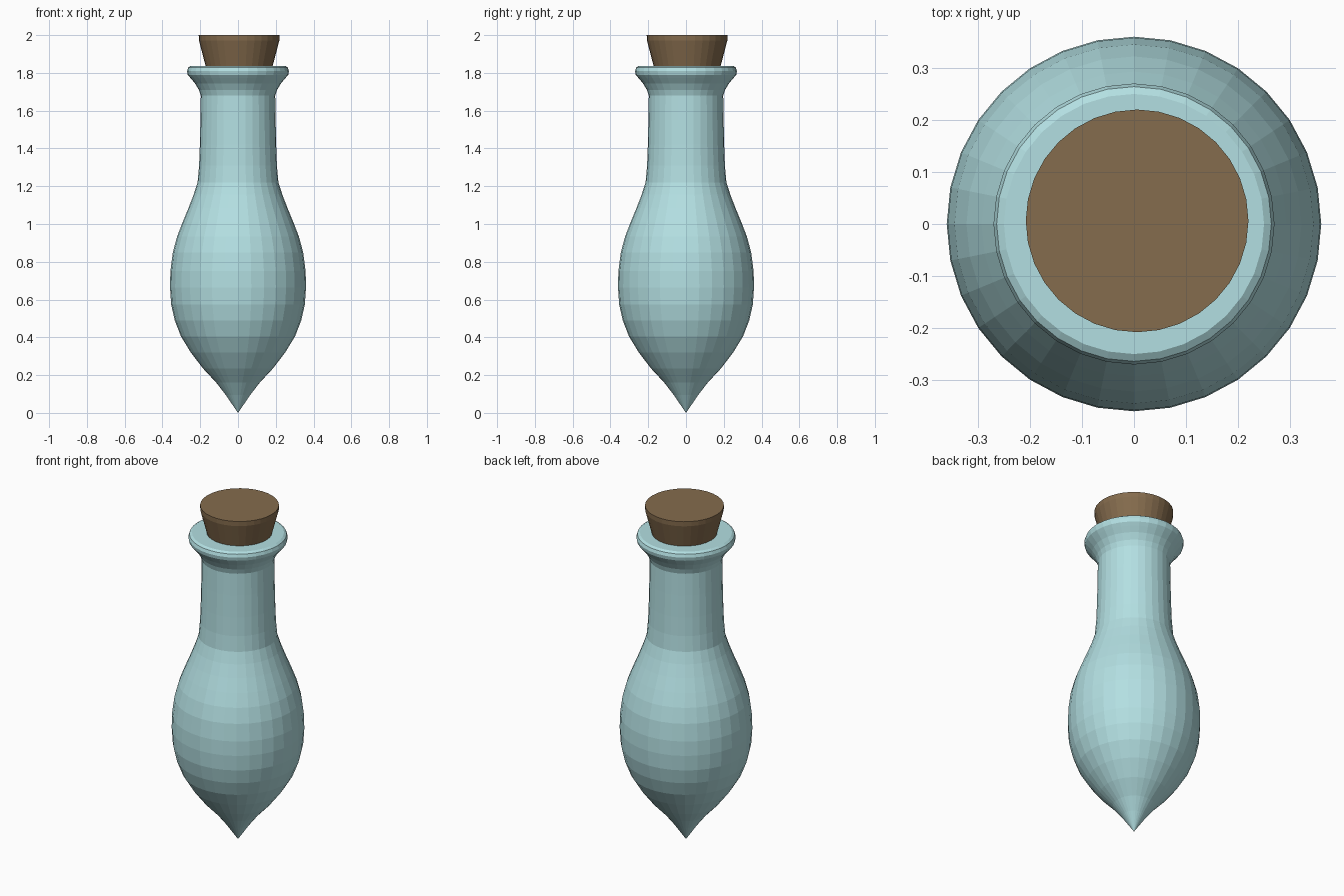
import bpy, bmesh, math

if "Cube" in bpy.data.objects:
    bpy.data.objects.remove(bpy.data.objects["Cube"])

def material(name, color):
    m = bpy.data.materials.new(name)
    m.diffuse_color = (*color, 1)
    m.use_nodes = True
    m.node_tree.nodes["Principled BSDF"].inputs["Base Color"].default_value = m.diffuse_color
    return m

def lathe(name, profile, mat, sides=32, offset=(0, 0)):
    """Revolve (radius, z) points around z; radius 0 makes a pole, open ends are capped."""
    bm = bmesh.new()
    rings = []
    for r, z in profile:
        n = 1 if r == 0 else sides
        rings.append([bm.verts.new((offset[0] + r * math.cos(2 * math.pi * i / sides),
                                    offset[1] + r * math.sin(2 * math.pi * i / sides), z))
                      for i in range(n)])
    for a, b in zip(rings, rings[1:]):
        for i in range(sides):
            j = (i + 1) % sides
            quad = [a[i % len(a)], a[j % len(a)], b[j % len(b)], b[i % len(b)]]
            bm.faces.new(list(dict.fromkeys(quad)))
    for ring in (rings[0], rings[-1]):
        if len(ring) > 1:
            bm.faces.new(ring)
    bmesh.ops.recalc_face_normals(bm, faces=bm.faces)
    me = bpy.data.meshes.new(name)
    bm.to_mesh(me)
    bm.free()
    me.materials.append(mat)
    ob = bpy.data.objects.new(name, me)
    bpy.context.collection.objects.link(ob)
    return ob

glass = material("pale_teal_glass", (0.45, 0.74, 0.76))
cork = material("brown_cork", (0.235, 0.15, 0.075))

# Bottle: pointed base, round belly, straight neck, flared lip, mouth
lathe("bottle", [
    (0, 0), (0.065, 0.095), (0.115, 0.16), (0.185, 0.235), (0.25, 0.32), (0.302, 0.405),
    (0.335, 0.49), (0.354, 0.575), (0.36, 0.665), (0.358, 0.75), (0.345, 0.85),
    (0.322, 0.935), (0.293, 1.01), (0.262, 1.085), (0.235, 1.155), (0.214, 1.22),
    (0.206, 1.31), (0.202, 1.42), (0.199, 1.55), (0.197, 1.68), (0.207, 1.71),
    (0.228, 1.745), (0.252, 1.773), (0.266, 1.79), (0.27, 1.81), (0.264, 1.828),
    (0.25, 1.837), (0.17, 1.837), (0.165, 1.70)], glass)

# Stopper: tapered plug with a short straight rim, set slightly off centre
lathe("stopper", [(0.15, 1.72), (0.177, 1.835), (0.213, 1.972), (0.214, 2.0)],
      cork, offset=(0.006, 0.006))
